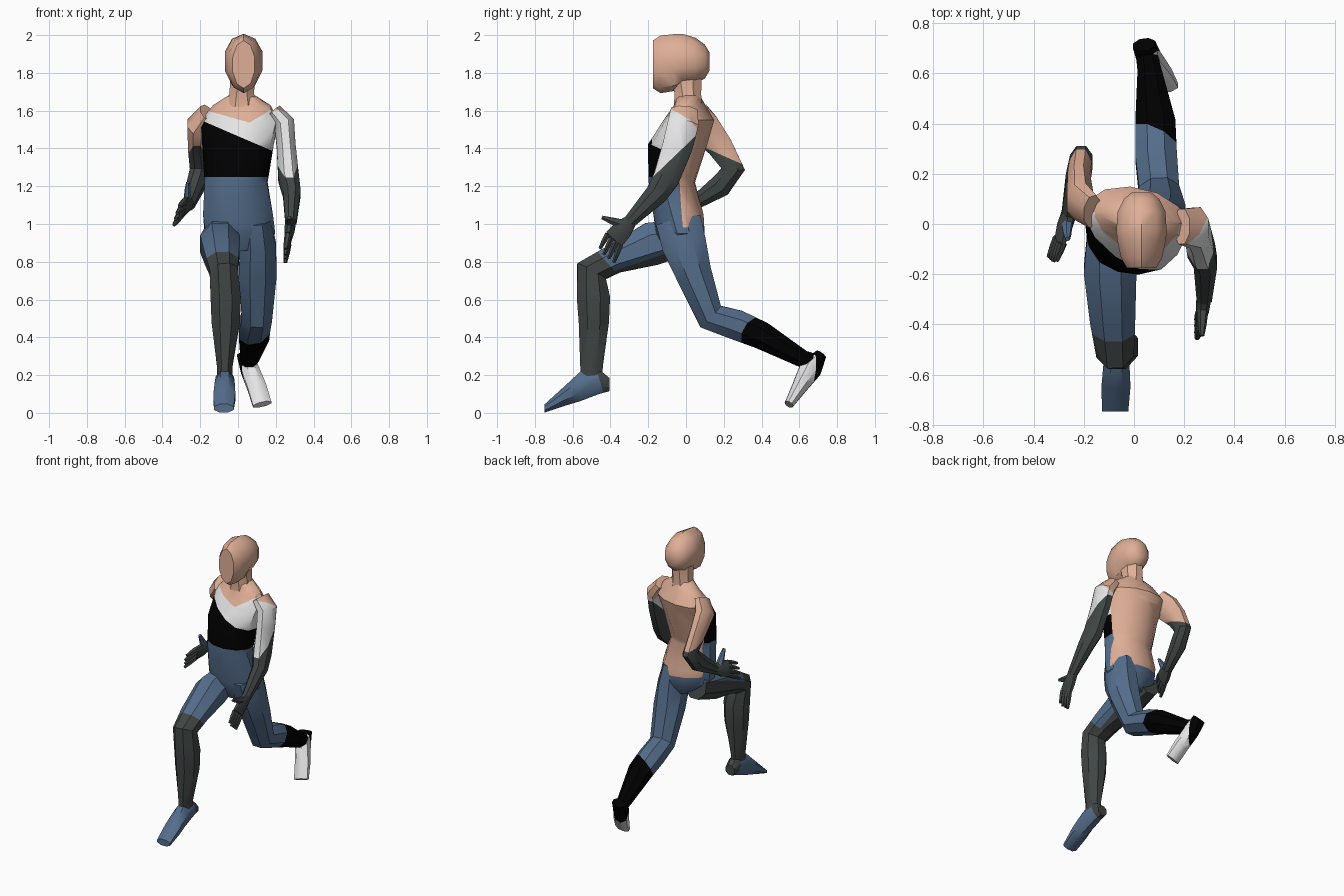
import bpy, bmesh, math
from mathutils import Vector as V

COLOURS = {
    "skin": (0.74, 0.43, 0.31), "white": (0.78, 0.78, 0.78), "black": (0.0, 0.0, 0.0),
    "blue": (0.09, 0.155, 0.26), "charcoal": (0.052, 0.062, 0.06)}
NAMES = list(COLOURS)
MATS = []
for key, rgb in COLOURS.items():
    m = bpy.data.materials.new(key)
    m.diffuse_color = (*rgb, 1)
    MATS.append(m)


def loft(name, rings, colour, paints=(), n=8, axis=None, side=(1, 0, 0)):
    """Skin rings (x, y, z, half width, half depth, yaw); paints = (colour, planes)."""
    bm = bmesh.new()
    pts = [V(r[:3]) for r in rings]
    loops = []
    for i, r in enumerate(rings):
        if axis:
            t = V(axis).normalized()
        else:
            t = V((0, 0, 0))
            if i:
                t += (pts[i] - pts[i - 1]).normalized()
            if i < len(pts) - 1:
                t += (pts[i + 1] - pts[i]).normalized()
            t.normalize()
        yaw = math.radians(r[5]) if len(r) > 5 else 0
        s = V(side)
        s = V((s.x * math.cos(yaw) - s.y * math.sin(yaw), s.x * math.sin(yaw) + s.y * math.cos(yaw), s.z))
        u = (s - t * s.dot(t)).normalized()
        v = t.cross(u)
        k = 1 / math.cos(math.pi / n)
        angles = [2 * math.pi * (j + 0.5) / n for j in range(n)]
        loops.append([bm.verts.new(pts[i] + u * r[3] * k * math.cos(a) + v * r[4] * k * math.sin(a))
                      for a in angles])
    for p, q in zip(loops, loops[1:]):
        for j in range(n):
            bm.faces.new((p[j], p[(j + 1) % n], q[(j + 1) % n], q[j]))
    bm.faces.new(loops[0][::-1])
    bm.faces.new(loops[-1])
    bmesh.ops.recalc_face_normals(bm, faces=bm.faces[:])
    for f in bm.faces:
        f.material_index = NAMES.index(colour)
    # cut along the colour borders, then colour the enclosed faces
    for col, planes in paints:
        for co, no in planes:
            bmesh.ops.bisect_plane(bm, geom=bm.verts[:] + bm.edges[:] + bm.faces[:],
                                   plane_co=co, plane_no=V(no).normalized(), dist=1e-5)
        for f in bm.faces:
            c = f.calc_center_median()
            if all((c - V(co)).dot(V(no)) > 0 for co, no in planes):
                f.material_index = NAMES.index(col)
    me = bpy.data.meshes.new(name)
    bm.to_mesh(me)
    bm.free()
    for m in MATS:
        me.materials.append(m)
    me.shade_smooth()
    me.set_sharp_from_angle(angle=math.radians(38))
    ob = bpy.data.objects.new(name, me)
    bpy.context.collection.objects.link(ob)
    return ob


# Torso with banded shirt front and bare back
FRONT = ((0, -0.01, 1.3), (-0.15, -1, 0.12))
BACK = ((0, 0.0, 1.1), (0.15, 1, 0.1))
loft("torso", [
    (0.02, -0.03, 0.86, 0.09, 0.08, 8), (0.01, -0.03, 0.95, 0.185, 0.125, 5),
    (0.0, -0.04, 1.05, 0.185, 0.133, 0), (-0.01, -0.075, 1.22, 0.165, 0.12, -4),
    (0.0, -0.045, 1.42, 0.185, 0.15, -12), (0.01, 0.015, 1.55, 0.205, 0.125, -13),
    (0.02, 0.02, 1.63, 0.15, 0.075, -13), (0.02, 0.015, 1.68, 0.072, 0.06, 0)],
    "blue", [
        ("skin", [BACK, ((0, 0, 1.0), (0.1, 0, 1))]),
        ("skin", [((0, 0, 1.5), (0, 0, 1))]),
        ("white", [FRONT, ((0, 0, 1.25), (0, 0, 1)), ((0.05, 0, 1.54), (-0.28, 0, -1))]),
        ("white", [FRONT, ((0, 0, 1.25), (0, 0, 1)), ((0.05, 0, 1.53), (0.6, 0, -1))]),
        ("black", [FRONT, ((0, 0, 1.25), (0, 0, 1)), ((0, 0, 1.465), (-0.43, 0, -1))]),
    ], n=12, axis=(0, 0, 1))

# Neck and head with a flat face
loft("neck", [(0.02, 0.01, 1.62, 0.085, 0.075), (0.02, 0.01, 1.69, 0.065, 0.07),
              (0.025, 0.0, 1.8, 0.065, 0.085)], "skin", axis=(0, 0, 1))
loft("head", [
    (0.03, -0.176, 1.845, 0.058, 0.12), (0.03, -0.135, 1.845, 0.082, 0.145),
    (0.03, -0.06, 1.855, 0.098, 0.143), (0.03, -0.02, 1.87, 0.1, 0.13),
    (0.03, 0.05, 1.865, 0.095, 0.115), (0.03, 0.1, 1.86, 0.07, 0.085),
    (0.03, 0.125, 1.86, 0.04, 0.045)], "skin", n=10, axis=(0, 1, 0))

# Leading leg, knee bent forward
loft("front_leg", [
    (-0.1, 0.03, 0.94, 0.08, 0.09), (-0.095, -0.18, 0.895, 0.105, 0.115),
    (-0.085, -0.38, 0.815, 0.09, 0.078), (-0.075, -0.5, 0.75, 0.075, 0.085),
    (-0.065, -0.49, 0.61, 0.08, 0.088), (-0.065, -0.488, 0.48, 0.075, 0.08),
    (-0.07, -0.5, 0.25, 0.042, 0.06), (-0.07, -0.5, 0.15, 0.04, 0.055)],
    "blue", [
        ("charcoal", [((-0.1, -0.25, 0.84), (-0.45, 0.3, -0.8))]),
        ("charcoal", [((-0.08, -0.44, 0.82), (0, -0.75, -0.66))])])
loft("front_foot", [
    (-0.07, -0.405, 0.15, 0.035, 0.035), (-0.07, -0.46, 0.165, 0.048, 0.065),
    (-0.07, -0.56, 0.14, 0.052, 0.078), (-0.072, -0.65, 0.085, 0.058, 0.05),
    (-0.075, -0.748, 0.024, 0.052, 0.022)],
    "blue", [("charcoal", [((0, -0.45, 0.15), (0, 1, 0.3))])], axis=(0, -1, 0))

# Trailing leg
loft("rear_leg", [
    (0.095, -0.04, 1.02, 0.08, 0.12), (0.105, -0.01, 0.89, 0.095, 0.118),
    (0.105, 0.04, 0.74, 0.1, 0.096), (0.1, 0.13, 0.51, 0.08, 0.078),
    (0.088, 0.27, 0.465, 0.083, 0.08), (0.085, 0.4, 0.41, 0.08, 0.073),
    (0.06, 0.62, 0.285, 0.046, 0.046), (0.045, 0.7, 0.265, 0.04, 0.04)],
    "blue", [("black", [((0.09, 0.36, 0.46), (0.45, 0.8, -0.45))])])
loft("rear_foot", [
    (0.04, 0.715, 0.31, 0.045, 0.03), (0.06, 0.66, 0.235, 0.046, 0.06),
    (0.1, 0.6, 0.135, 0.05, 0.04), (0.128, 0.545, 0.045, 0.05, 0.024)],
    "white", [("black", [((0.075, 0.665, 0.21), (-0.6, 0.8, -0.1))])])

# Arms: one swung forward, one swung back
loft("forward_arm", [
    (0.19, -0.01, 1.6, 0.04, 0.07), (0.245, -0.015, 1.53, 0.055, 0.082),
    (0.255, -0.045, 1.41, 0.05, 0.08), (0.268, -0.105, 1.24, 0.055, 0.07),
    (0.285, -0.155, 1.16, 0.047, 0.06), (0.28, -0.3, 1.01, 0.03, 0.034)],
    "charcoal", [
        ("white", [((0.25, -0.06, 1.36), (0, -0.69, 0.72))]),
        ("skin", [((0.25, 0.0, 1.55), (-0.3, 0.65, 0.75))])])
loft("back_arm", [
    (-0.165, 0.05, 1.59, 0.04, 0.07), (-0.215, 0.09, 1.52, 0.055, 0.085),
    (-0.22, 0.18, 1.41, 0.045, 0.068), (-0.21, 0.25, 1.29, 0.045, 0.062),
    (-0.225, 0.18, 1.2, 0.047, 0.06), (-0.26, 0.03, 1.1, 0.03, 0.033)],
    "skin", [("charcoal", [((0, 0.2, 1.36), (0, -0.4, -0.9))])])


# Hands: flat palm, four fingers and a thumb
def hand(prefix, wrist, knuckle, tip, spread, thumb, thumb_colour):
    w, k, t, s, th = V(wrist), V(knuckle), V(tip), V(spread).normalized(), V(thumb)
    loft(prefix + "_palm", [(*w, 0.034, 0.028), (*w.lerp(k, 0.5), 0.052, 0.026), (*k, 0.056, 0.017)],
         "charcoal", side=s)
    for i in range(4):
        o = s * (i - 1.5) * 0.029
        end = t + o * 1.15 - s * 0.004 - (t - k) * (0.0, 0.0, 0.0, 0.12)[i]
        loft(f"{prefix}_finger_{i + 1}", [(*(k + o), 0.014, 0.016), (*(k + o).lerp(end, 0.5), 0.013, 0.014),
                                         (*end, 0.008, 0.009)], "charcoal", n=6, side=s)
    base = w.lerp(k, 0.35) + s * 0.02
    loft(prefix + "_thumb", [(*base, 0.026, 0.02), (*base.lerp(th, 0.6), 0.016, 0.015), (*th, 0.009, 0.009)],
         thumb_colour, n=6, side=k - w)


hand("forward_hand", (0.28, -0.29, 1.02), (0.265, -0.38, 0.92), (0.25, -0.425, 0.83),
     (0, -0.75, 0.6), (0.27, -0.445, 1.035), "charcoal")
hand("back_hand", (-0.26, 0.04, 1.11), (-0.295, -0.065, 1.08), (-0.325, -0.145, 1.045),
     (0.25, -0.25, 0.93), (-0.265, -0.06, 1.22), "blue")
